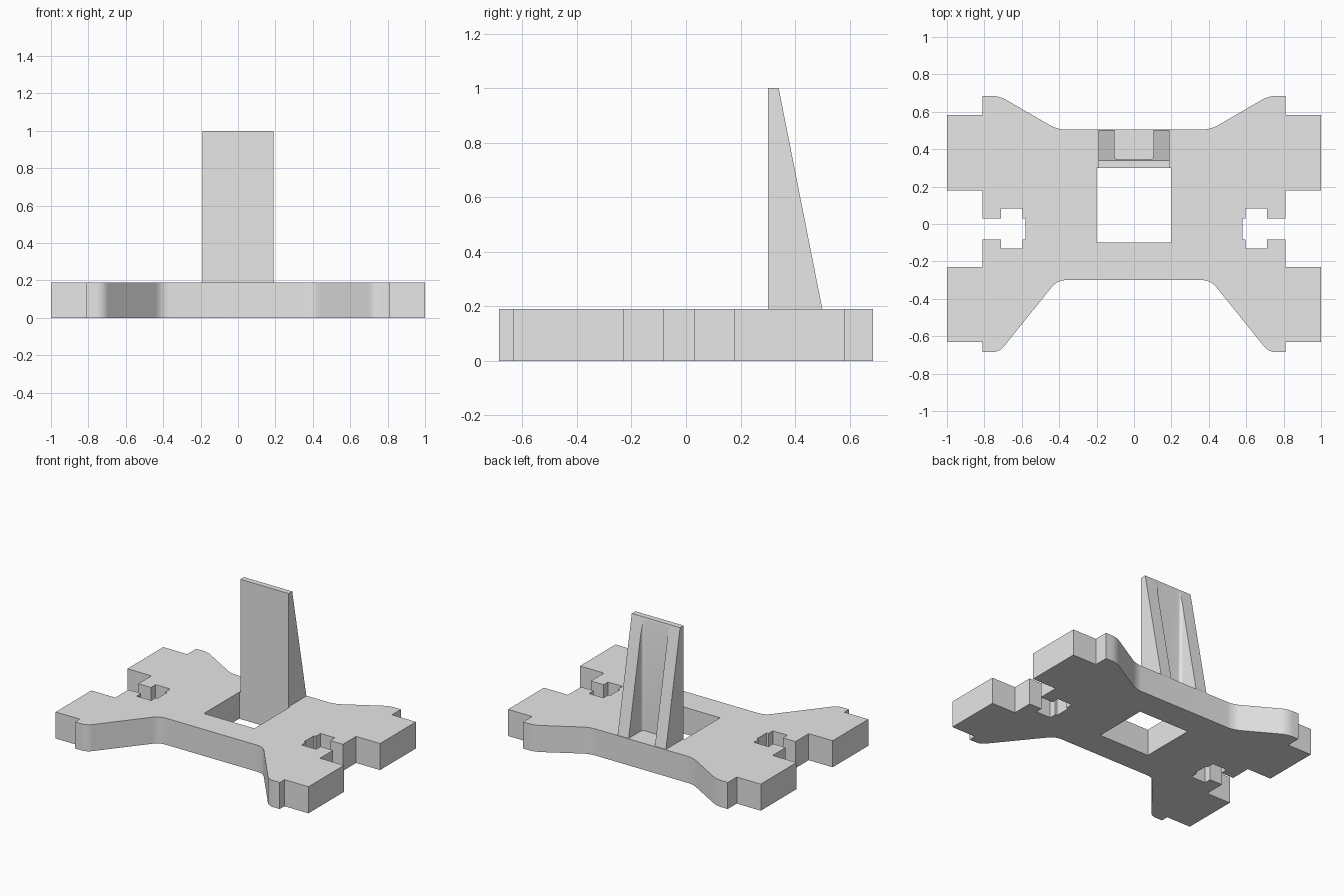
import bpy
import bmesh
import math
from mathutils import Vector

default = bpy.data.objects.get("Cube")
if default:
    bpy.data.objects.remove(default, do_unlink=True)

BASE_H, TOP = 0.19, 1.0

grey = bpy.data.materials.new("light grey")
grey.use_nodes = True
grey.diffuse_color = (0.8, 0.8, 0.8, 1)
grey.node_tree.nodes["Principled BSDF"].inputs["Base Color"].default_value = (0.8, 0.8, 0.8, 1)


def rounded(points):
    """Replace each (x, y, t) corner by a curve starting t before it; (x, y) stays sharp."""
    out, n = [], len(points)
    for i, p in enumerate(points):
        c = Vector(p[:2])
        if len(p) == 2:
            out.append(c)
            continue
        a = c + (Vector(points[i - 1][:2]) - c).normalized() * p[2]
        b = c + (Vector(points[(i + 1) % n][:2]) - c).normalized() * p[2]
        for k in range(9):
            s = k / 8
            out.append(a * (1 - s) ** 2 + c * 2 * s * (1 - s) + b * s * s)
    return out


def mirrored(half):
    """Close a right-hand half outline with its mirror image."""
    return half + [(-p[0], *p[1:]) for p in reversed(half)]


def prism(loops, z0, z1):
    """Extrude closed loops (outline first, then holes) from z0 to z1."""
    bm = bmesh.new()
    edges = []
    for loop in loops:
        vs = [bm.verts.new((p[0], p[1], z0)) for p in loop]
        edges += [bm.edges.new((v, vs[i - 1])) for i, v in enumerate(vs)]
    bmesh.ops.triangle_fill(bm, edges=edges, use_beauty=True, normal=(0, 0, 1))
    ext = bmesh.ops.extrude_face_region(bm, geom=bm.faces[:])
    top = [g for g in ext["geom"] if isinstance(g, bmesh.types.BMVert)]
    bmesh.ops.translate(bm, verts=top, vec=(0, 0, z1 - z0))
    return bm


def finish(name, bm):
    bmesh.ops.recalc_face_normals(bm, faces=bm.faces[:])
    mesh = bpy.data.meshes.new(name)
    bm.to_mesh(mesh)
    bm.free()
    mesh.materials.append(grey)
    obj = bpy.data.objects.new(name, mesh)
    bpy.context.collection.objects.link(obj)
    bpy.ops.object.select_all(action="DESELECT")
    obj.select_set(True)
    bpy.context.view_layer.objects.active = obj
    bpy.ops.object.shade_smooth_by_angle(angle=math.radians(30))
    return obj


# Base plate: flared arms, end tabs, side slots and a square window
half = [
    (0.41, -0.30, 0.05), (0.72, -0.685, 0.04), (0.81, -0.685), (0.81, -0.632),
    (1, -0.632), (1, -0.23), (0.81, -0.23), (0.81, -0.082),
    (0.71, -0.082), (0.71, -0.132), (0.595, -0.132), (0.595, -0.082),
    (0.58, -0.082), (0.58, 0.03), (0.595, 0.03), (0.595, 0.083),
    (0.71, 0.083), (0.71, 0.03), (0.81, 0.03), (0.81, 0.178),
    (1, 0.178), (1, 0.583), (0.81, 0.583), (0.81, 0.685),
    (0.72, 0.685, 0.045), (0.41, 0.505, 0.05),
]
window = mirrored([(0.2, -0.1), (0.2, 0.3)])
finish("base_plate", prism([rounded(mirrored(half)), window], 0, BASE_H))

# Upright: channel section whose back is sliced along a slope
section = mirrored([(0.191, 0.30), (0.191, 0.52), (0.104, 0.52), (0.104, 0.344, 0.025)])
bm = prism([rounded(section)], BASE_H, TOP)
low, high = Vector((0, 0.50, BASE_H)), Vector((0, 0.34, TOP))
slope = (high - low).cross(Vector((-1, 0, 0)))
if slope.y < 0:
    slope.negate()
cut = bmesh.ops.bisect_plane(bm, geom=bm.verts[:] + bm.edges[:] + bm.faces[:],
                             plane_co=low, plane_no=slope, clear_outer=True)
rim = [e for e in bm.edges if e.is_boundary]
bmesh.ops.triangle_fill(bm, edges=rim, use_beauty=True, normal=slope)
finish("upright_support", bm)
